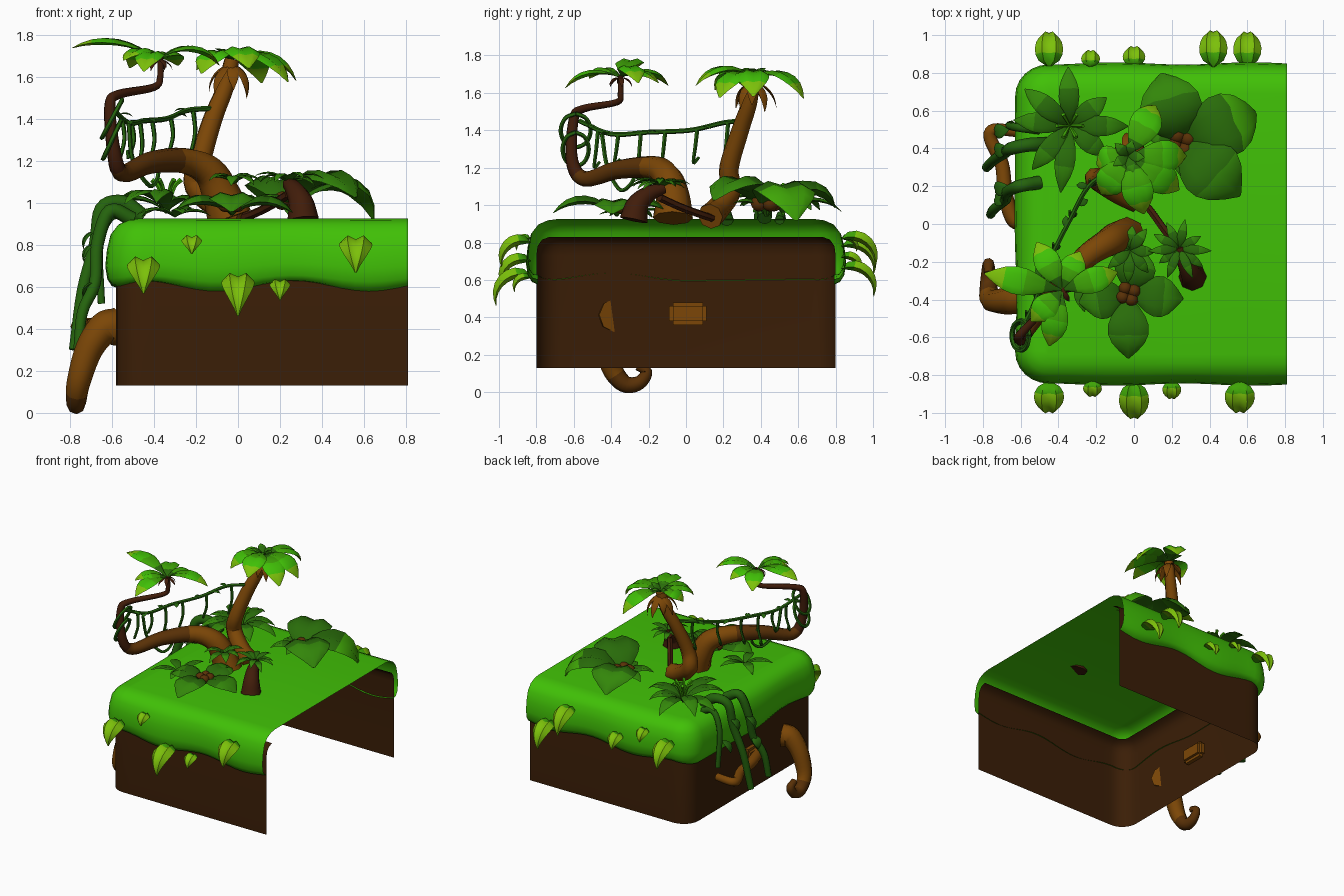
import bpy, bmesh, math, random
from mathutils import Vector

random.seed(4)
if "Cube" in bpy.data.objects:
    bpy.data.objects.remove(bpy.data.objects["Cube"])


def material(name, rgb):
    m = bpy.data.materials.new(name)
    m.use_nodes = True
    m.diffuse_color = (*rgb, 1)
    m.node_tree.nodes["Principled BSDF"].inputs["Base Color"].default_value = (*rgb, 1)
    return m


GRASS = material("grass green", (0.052, 0.53, 0.002))
LEAF = material("leaf green", (0.05, 0.38, 0.002))
LIME = material("lime leaf", (0.2, 0.53, 0.003))
FERN = material("fern green", (0.033, 0.24, 0.003))
DARK = material("dark leaf green", (0.022, 0.15, 0.003))
VINE = material("vine green", (0.018, 0.125, 0.004))
SOIL = material("soil brown", (0.043, 0.013, 0.002))
WOOD = material("wood brown", (0.2, 0.062, 0.002))
MID = material("mid brown", (0.10, 0.03, 0.002))
BARK = material("dark bark", (0.053, 0.012, 0.003))


def finish(name, bm, mats, fix=True):
    if fix:
        bmesh.ops.recalc_face_normals(bm, faces=bm.faces)
    me = bpy.data.meshes.new(name)
    bm.to_mesh(me)
    bm.free()
    ob = bpy.data.objects.new(name, me)
    bpy.context.collection.objects.link(ob)
    for m in mats:
        me.materials.append(m)
    bpy.ops.object.select_all(action='DESELECT')
    bpy.context.view_layer.objects.active = ob
    ob.select_set(True)
    bpy.ops.object.shade_smooth_by_angle(angle=math.radians(55))


def bridge(bm, rings, pick):
    """Join closed rings with quads, cap both ends; pick(t) gives the colour slot."""
    n, last = len(rings[0]), len(rings) - 1
    for i in range(last):
        for k in range(n):
            j = (k + 1) % n
            f = bm.faces.new((rings[i][k], rings[i][j], rings[i + 1][j], rings[i + 1][k]))
            f.material_index = pick((i + 0.5) / last)
    bm.faces.new(rings[0]).material_index = pick(0)
    bm.faces.new(rings[-1][::-1]).material_index = pick(1)


def smooth_path(pts, steps=5):
    p = [Vector(q) for q in pts]
    p = [2 * p[0] - p[1]] + p + [2 * p[-1] - p[-2]]
    out = []
    for a, b, c, d in zip(p, p[1:], p[2:], p[3:]):
        for s in range(steps):
            t = s / steps
            out.append(0.5 * (2 * b + (c - a) * t + (2 * a - 5 * b + 4 * c - d) * t * t
                              + (3 * b - a - 3 * c + d) * t ** 3))
    return out + [p[-2]]


def tube(bm, pts, r0, r1, sides=8, power=1, pick=lambda t: 0):
    path = smooth_path(pts)
    side, rings = None, []
    for i, p in enumerate(path):
        tan = (path[min(i + 1, len(path) - 1)] - path[max(i - 1, 0)]).normalized()
        if side is None:
            side = tan.orthogonal()
        side = (side - tan * side.dot(tan)).normalized()
        up = tan.cross(side)
        r = r1 + (r0 - r1) * (1 - i / (len(path) - 1)) ** power
        rings.append([bm.verts.new(p + r * (side * math.cos(a) + up * math.sin(a)))
                      for a in (math.tau * k / sides for k in range(sides))])
    bridge(bm, rings, pick)


def leaf(bm, origin, yaw, length, width, p0, p1, peak=1.0, pick=lambda t: 0, n=8, plump=1):
    """Plump folded leaf whose pitch turns from p0 to p1 along its length."""
    yaw = math.radians(yaw)
    out, across = Vector((math.cos(yaw), math.sin(yaw), 0)), Vector((-math.sin(yaw), math.cos(yaw), 0))
    pos, rings = Vector(origin), []
    for i in range(n + 1):
        t = i / n
        pitch = math.radians(p0 + (p1 - p0) * t)
        tan = out * math.cos(pitch) + Vector((0, 0, math.sin(pitch)))
        up = tan.cross(across)
        w = width / 2 * max(math.sin(math.pi * t ** peak), 0.06)
        section = ((-1, 0), (-0.5, 0.28), (0, 0.14), (0.5, 0.28), (1, 0), (0, -0.15))
        rings.append([bm.verts.new(pos + across * (w * a) + up * (w * b * plump)) for a, b in section])
        pos = pos + tan * (length / n)
    bridge(bm, rings, pick)


PALM = (DARK, LEAF, GRASS, LIME)


def palm_tone(t):
    return 0 if t < 0.2 else 1 if t < 0.45 else 2 if t < 0.78 else 3


def plant_tone(t):
    return 0 if t < 0.65 else 1


def plant(name, origin, leaves, width, p0, p1, peak=1.0, mats=(DARK, FERN), pick=plant_tone):
    """Rosette of leaves given as (yaw, length) with slightly varied droop."""
    bm = bmesh.new()
    for yaw, length in leaves:
        leaf(bm, origin, yaw, length, width, p0 + random.uniform(-7, 7),
             p1 + random.uniform(-12, 12), peak, pick)
    finish(name, bm, mats)


def around(count, length, jitter=0.15, start=0):
    return [(start + 360 * k / count + random.uniform(-8, 8),
             length * random.uniform(1 - jitter, 1 + jitter)) for k in range(count)]


# U-shaped outline of the block, open on the +x side
END, SIDE, LEFT, R = 0.81, 0.8, -0.58, 0.13
outline = [(END + (LEFT + R - END) * k / 20, -SIDE, 0, -1) for k in range(20)]
outline += [(LEFT + R - R * math.sin(a), R - SIDE - R * math.cos(a), -math.sin(a), -math.cos(a))
            for a in (math.pi / 12 * k for k in range(7))]
outline += [(LEFT, (SIDE - R) * (k / 10 - 1), -1, 0) for k in range(1, 11)]
outline += [(x, -y, nx, -ny) for x, y, nx, ny in outline[:27][::-1]]


def skirt(name, profile, mat, wave=0.0, lid=False):
    bm, cols = bmesh.new(), []
    for x, y, nx, ny in outline:
        swell = -math.cos((x + 0.1) * 8.7) - 0.8 * abs(nx) * math.cos(y * 8)
        col = []
        for k, (off, z) in enumerate(profile):
            f = k / (len(profile) - 1)
            o = off - wave * 0.4 * swell * math.sin(math.pi * f) * f
            col.append(bm.verts.new((x + nx * o, y + ny * o, z + wave * swell * f * f)))
        cols.append(col)
    for a, b in zip(cols, cols[1:]):
        for k in range(len(profile) - 1):
            bm.faces.new((a[k], b[k], b[k + 1], a[k + 1]))
    if lid:
        bm.faces.new([c[0] for c in cols][::-1])
    finish(name, bm, [mat], fix=False)


skirt("soil_walls", [(-0.07, 0.83), (-0.03, 0.815), (-0.006, 0.78), (0, 0.73), (0, 0.13)], SOIL)
skirt("grass_cap", [(-0.11, 0.925), (-0.06, 0.918), (-0.01, 0.895), (0.025, 0.85), (0.042, 0.78),
                    (0.05, 0.70), (0.04, 0.64), (0.02, 0.61), (-0.008, 0.602)], GRASS, 0.027, True)

# Leaves hanging over the front and back edges: x, top z, length, width
bm = bmesh.new()
for yaw, row in ((-90, ((-0.45, 0.7, 0.25, 0.16), (-0.22, 0.82, 0.12, 0.1), (0, 0.62, 0.3, 0.16),
                        (0.2, 0.61, 0.14, 0.1), (0.56, 0.8, 0.25, 0.16))),
                 (90, ((-0.45, 0.78, 0.28, 0.15), (-0.23, 0.82, 0.13, 0.1), (0, 0.72, 0.16, 0.12),
                       (0.42, 0.82, 0.29, 0.15), (0.6, 0.66, 0.28, 0.15)))):
    for x, z, length, width in row:
        leaf(bm, (x, math.copysign(0.83, yaw), z), yaw, length, width, 15, -112, 0.65,
             lambda t: 0 if t < 0.3 else 1, plump=1.8)
finish("edge_leaves", bm, [LEAF, LIME])

# Tall palm
bm = bmesh.new()
tube(bm, [(0.02, 0.13, 0.94), (-0.08, 0.17, 0.98), (-0.2, 0.24, 1.08), (-0.18, 0.23, 1.2),
          (-0.12, 0.29, 1.4), (-0.06, 0.34, 1.55), (-0.03, 0.36, 1.68)], 0.07, 0.036)
finish("tall_palm_trunk", bm, [WOOD])
TOP = (-0.03, 0.36, 1.68)
plant("tall_palm_leaves", TOP, [(62, .36), (0, .36), (-34, .37), (-75, .35), (-125, .29),
                                (195, .2)], 0.17, 24, -62, 1.2, PALM, palm_tone)
plant("tall_palm_husks", (-0.03, 0.36, 1.66), around(8, 0.18), 0.055, -25, -95, 0.9, (WOOD,), lambda t: 0)
plant("tall_palm_crown", TOP, around(5, 0.11), 0.06, 50, 0, 1)

# Leaning palm, light at the foot and dark at the thin tip
bm = bmesh.new()
tube(bm, [(-0.04, -0.07, 0.93), (-0.08, -0.07, 1.04), (-0.14, -0.1, 1.15), (-0.26, -0.18, 1.2),
          (-0.42, -0.36, 1.19), (-0.55, -0.54, 1.14), (-0.59, -0.61, 1.24), (-0.61, -0.6, 1.46),
          (-0.57, -0.55, 1.515), (-0.4, -0.37, 1.55), (-0.37, -0.35, 1.6), (-0.37, -0.35, 1.69)],
     0.107, 0.015, power=2, pick=lambda t: 0 if t < 0.3 else 1 if t < 0.5 else 2)
finish("leaning_palm_trunk", bm, [WOOD, MID, BARK])
CROWN = (-0.38, -0.35, 1.68)
plant("leaning_palm_leaves", CROWN, [(18, .34), (-103, .33), (-135, .25), (118, .31), (65, .24)],
      0.14, 28, -45, 1.2, PALM, palm_tone)
plant("leaning_palm_high_leaf", CROWN, [(168, .44)], 0.15, 38, -28, 1.3, PALM, palm_tone)
plant("leaning_palm_husks", CROWN, around(6, 0.08), 0.03, 0, -70, 0.9, (BARK,), lambda t: 0)
plant("trunk_sprig", (-0.02, -0.14, 1.09), around(8, 0.17), 0.06, 45, -50)

# Small dark palm and its root
bm = bmesh.new()
tube(bm, [(0.31, -0.28, 0.92), (0.3, -0.26, 1.0), (0.27, -0.2, 1.06), (0.24, -0.12, 1.09)], 0.075, 0.03)
tube(bm, [(0.24, -0.14, 1.04), (0.16, -0.03, 0.99), (0.08, 0.08, 0.95), (0.02, 0.14, 0.93)], 0.022, 0.02, 6)
finish("small_palm_trunk", bm, [BARK])
plant("small_palm_leaves", (0.24, -0.13, 1.09), around(10, 0.17), 0.05, 42, -45)

# Ground plants with fruit clusters
plant("broad_plant_back", (0.25, 0.43, 0.94), [(106, .48), (-42, .52)], 0.33, 62, -68, 1.15)
plant("broad_plant_right", (0.25, 0.43, 0.94), [(22, .56)], 0.34, 64, -72, 1.15, (DARK, LEAF))
plant("broad_plant_inner", (0.25, 0.43, 0.96), [(165, .22), (215, .25), (270, .2)], 0.11, 45, -35)
plant("broad_plant_front", (-0.03, -0.37, 0.94), [(190, .29), (270, .38), (-5, .32), (75, .28)],
      0.22, 38, -42, 1.2)
plant("star_plant", (-0.34, 0.52, 0.95), around(8, 0.35, 0.2), 0.11, 48, -50, 1.1)
plant("low_plant_left", (-0.3, -0.3, 0.93), around(5, 0.2), 0.07, 35, -35)
for name, (cx, cy, cz), r in (("back_fruit", (0.25, 0.43, 1.01), 0.045),
                              ("front_fruit", (-0.03, -0.37, 0.99), 0.035)):
    bm = bmesh.new()
    for k in range(4):
        a = math.tau * k / 4 + 0.5
        made = bmesh.ops.create_icosphere(bm, subdivisions=2, radius=r)["verts"]
        bmesh.ops.translate(bm, verts=made, vec=(cx + r * math.cos(a), cy + r * math.sin(a), cz))
    finish(name, bm, [MID])

# Thin sprouts beside the star plant
bm = bmesh.new()
for k in range(6):
    a = math.tau * k / 6
    foot = Vector((-0.34, 0.52, 0.95))
    tip = foot + Vector((0.07 * math.cos(a), 0.07 * math.sin(a), 0.16))
    tube(bm, [foot, (foot + tip) / 2 + Vector((0, 0, 0.04)), tip], 0.008, 0.012, 5)
finish("star_sprouts", bm, [LEAF])

# Rope vine between the palms, with drops, loops and small leaves
bm = bmesh.new()
rope = [(-0.1, 0.3, 1.45), (-0.24, 0.2, 1.44), (-0.34, 0.02, 1.4), (-0.45, -0.2, 1.39),
        (-0.52, -0.4, 1.38), (-0.6, -0.57, 1.45)]
tube(bm, rope, 0.013, 0.013, 6)
line = smooth_path(rope)
for i, drop in ((4, 0.22), (9, 0.18), (13, 0.2), (16, 0.24), (19, 0.16), (22, 0.2)):
    p = line[i]
    tube(bm, [p, p + Vector((0.01, -0.01, -drop / 2)), p + Vector((-0.015, -0.02, -drop)),
              p + Vector((-0.02, 0.01, 0.03 - drop))], 0.012, 0.008, 5)
for cz, r in ((1.4, 0.08), (1.3, 0.07)):
    tube(bm, [(-0.6 + r * 0.6 * math.cos(a), -0.59 + r * math.sin(a), cz + 0.09 * math.cos(a))
              for a in (math.tau * k / 8 for k in range(9))], 0.012, 0.012, 5)
tube(bm, [(-0.52, -0.45, 1.38), (-0.5, -0.42, 1.2), (-0.42, -0.35, 1.08), (-0.38, -0.28, 1.14),
          (-0.42, -0.3, 1.24)], 0.012, 0.01, 5)
for p in line[5::3]:
    leaf(bm, p, random.uniform(0, 360), 0.07, 0.04, 20, -50, n=4)
finish("rope_vine", bm, [VINE])

# Thick vines spilling over the left edge
bm = bmesh.new()
tube(bm, [(-0.45, 0.42, 0.93), (-0.55, 0.42, 1.0), (-0.65, 0.4, 0.97), (-0.68, 0.38, 0.8),
          (-0.74, 0.34, 0.58), (-0.78, 0.3, 0.3)], 0.04, 0.026)
tube(bm, [(-0.5, 0.22, 0.92), (-0.61, 0.2, 0.96), (-0.67, 0.17, 0.8), (-0.68, 0.13, 0.62),
          (-0.74, 0.08, 0.48), (-0.76, 0.05, 0.3)], 0.036, 0.024)
tube(bm, [(-0.5, 0.5, 0.92), (-0.6, 0.51, 0.94), (-0.66, 0.52, 0.8), (-0.65, 0.53, 0.52)], 0.026, 0.018)
for y, z in ((0.4, 0.86), (0.2, 0.8), (0.5, 0.72), (0.12, 0.62)):
    leaf(bm, (-0.66, y, z), 180 + random.uniform(-40, 40), 0.13, 0.08, 0, -110)
finish("side_vines", bm, [VINE])

# Exposed roots on the left wall
bm = bmesh.new()
tube(bm, [(-0.585, -0.38, 0.41), (-0.64, -0.4, 0.4), (-0.71, -0.41, 0.3), (-0.76, -0.4, 0.14),
          (-0.77, -0.33, 0.045), (-0.77, -0.25, 0.05), (-0.77, -0.21, 0.11), (-0.77, -0.26, 0.14)],
     0.09, 0.025, power=1.3, pick=lambda t: 0 if t < 0.5 else 1)
tube(bm, [(-0.6, 0.01, 0.42), (-0.64, 0.03, 0.42), (-0.68, 0.15, 0.42), (-0.7, 0.32, 0.41),
          (-0.76, 0.45, 0.41), (-0.74, 0.5, 0.42), (-0.62, 0.49, 0.42)], 0.045, 0.03)
finish("side_roots", bm, [WOOD, MID])
bm = bmesh.new()
bmesh.ops.create_cube(bm, size=1)
bmesh.ops.scale(bm, verts=bm.verts, vec=(0.1, 0.2, 0.12))
bmesh.ops.translate(bm, verts=bm.verts, vec=(-0.58, 0.01, 0.42))
bmesh.ops.bevel(bm, geom=bm.edges[:], offset=0.02, segments=2, affect='EDGES')
finish("root_stub", bm, [WOOD])
